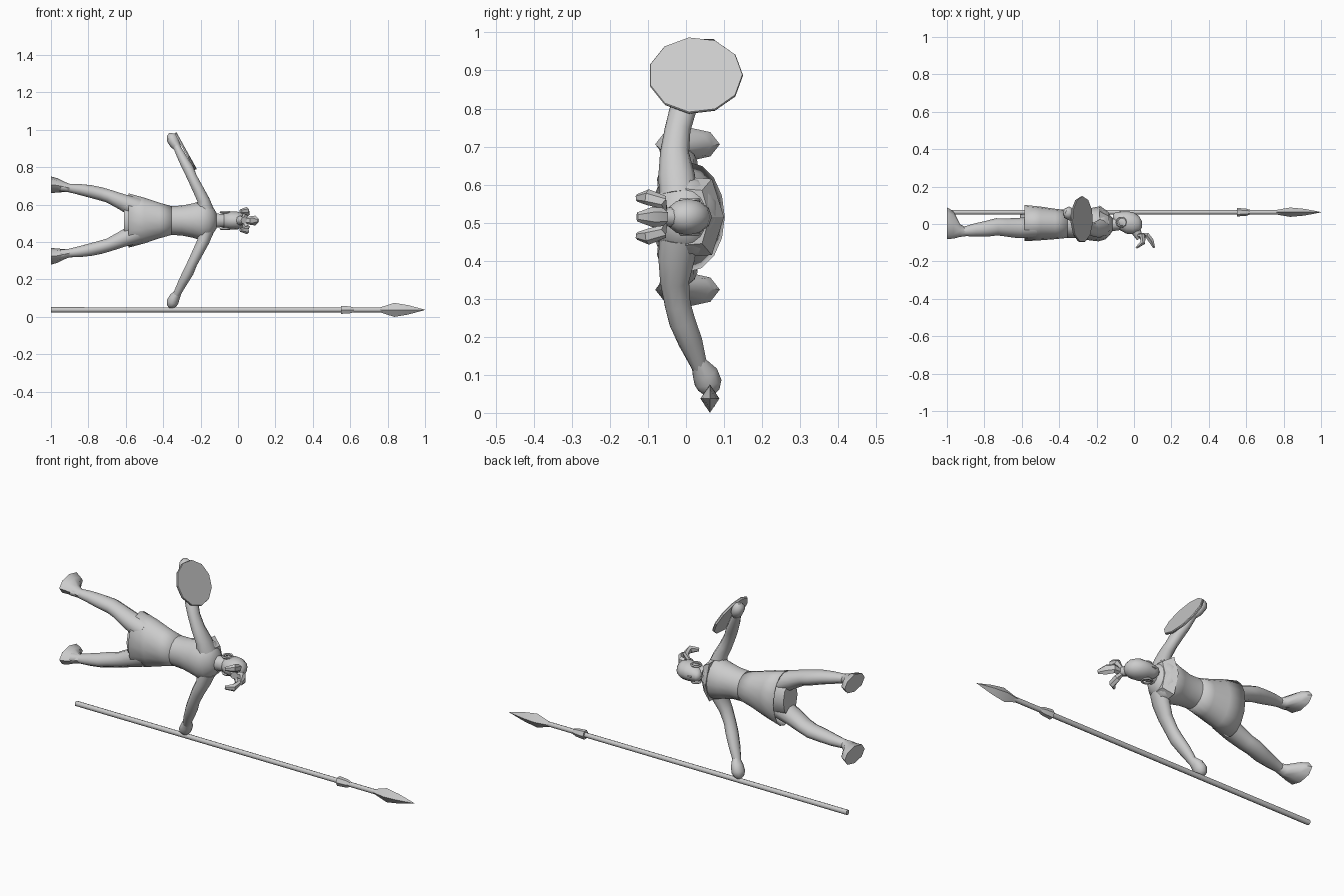
import bpy, bmesh, math
from mathutils import Vector

if "Cube" in bpy.data.objects:
    bpy.data.objects.remove(bpy.data.objects["Cube"])

MID = 0.515  # body lies along x; left and right mirror about this height
steel = bpy.data.materials.new("plain_grey")
steel.diffuse_color = (0.6, 0.6, 0.6, 1)
steel.use_nodes = True
steel.node_tree.nodes["Principled BSDF"].inputs["Base Color"].default_value = steel.diffuse_color


def finish(name, bm, angle=50):
    bmesh.ops.recalc_face_normals(bm, faces=bm.faces)
    me = bpy.data.meshes.new(name)
    bm.to_mesh(me)
    bm.free()
    me.materials.append(steel)
    ob = bpy.data.objects.new(name, me)
    bpy.context.collection.objects.link(ob)
    bpy.context.view_layer.objects.active = ob
    ob.select_set(True)
    if angle:
        bpy.ops.object.shade_smooth_by_angle(angle=math.radians(angle))
    ob.select_set(False)
    return ob


def loft(name, rings, sides=10, ref=(0, 1, 0), flat_ends=False, caps=(1, 1), angle=50):
    """rings: (x, y, z, half size along ref, half size across)"""
    bm = bmesh.new()
    pts = [Vector(r[:3]) for r in rings]
    ref = Vector(ref)
    loops = []
    for i, r in enumerate(rings):
        t = pts[min(i + 1, len(pts) - 1)] - pts[max(i - 1, 0)]
        if flat_ends:
            t = Vector((1, 0, 0))
        side = t.cross(ref).normalized()
        up = side.cross(t).normalized()
        loops.append([bm.verts.new(pts[i] + up * r[3] * math.cos(a) + side * r[4] * math.sin(a))
                      for a in (2 * math.pi * k / sides for k in range(sides))])
    for a, b in zip(loops, loops[1:]):
        for k in range(sides):
            n = (k + 1) % sides
            bm.faces.new((a[k], a[n], b[n], b[k]))
    for use, lp in zip(caps, (loops[0], loops[-1])):
        if use:
            bm.faces.new(lp)
    return finish(name, bm, angle)


def pair(name, rings, **kw):
    loft("left_" + name, rings, **kw)
    loft("right_" + name, [(r[0], r[1], 2 * MID - r[2]) + tuple(r[3:]) for r in rings], **kw)


# Torso and flared skirt, with an open hem
loft("torso", [(-.36, .0, MID, .074, .077), (-.30, -.003, MID, .073, .08),
               (-.24, -.002, MID, .085, .092), (-.19, .0, MID, .093, .108),
               (-.155, -.003, MID, .08, .1), (-.13, -.005, MID, .055, .065),
               (-.115, -.002, MID, .035, .042)], sides=16, flat_ends=True)
skirt = loft("skirt", [(-.585, .005, MID, .097, .145), (-.50, .003, MID, .09, .122),
                       (-.42, 0, MID, .081, .095), (-.355, 0, MID, .074, .077)],
             sides=16, flat_ends=True, caps=(0, 0))
rim = skirt.modifiers.new("cloth", "SOLIDIFY")
rim.thickness = 0.006
loft("hips", [(-.61, -.01, MID, .06, .09), (-.54, -.01, MID, .07, .105),
              (-.4, 0, MID, .06, .075)], flat_ends=True)

# Angular collar plate over the chest and shoulders
bm = bmesh.new()
outline = [(-.07, .06), (.0, .105), (.068, .1), (.1, .0), (.068, -.1), (.0, -.105), (-.07, -.06)]
low = [bm.verts.new((-.185, y, MID + z)) for y, z in outline]
high = [bm.verts.new((-.135, y * .62, MID + z * .7)) for y, z in outline]
for k in range(7):
    n = (k + 1) % 7
    bm.faces.new((low[k], low[n], high[n], high[k]))
bm.faces.new(low)
bm.faces.new(high)
finish("collar_plate", bm, 20)

# Neck, head, ear rings
loft("neck", [(-.14, -.005, MID, .037, .042), (-.07, 0, MID, .032, .035)], flat_ends=True)
loft("head", [(-.112, .035, MID, .014, .014), (-.10, .032, MID, .030, .028),
              (-.075, .016, MID, .049, .040), (-.04, .008, MID, .060, .047),
              (-.005, .004, MID, .059, .048), (.025, .0, MID, .044, .037),
              (.042, -.002, MID, .018, .016)], sides=12, flat_ends=True)
loft("nose", [(-.075, .055, MID, .014, .008), (-.045, .06, MID, .007, .006)], sides=5)
for name, s in (("left_ear_ring", 1), ("right_ear_ring", -1)):
    bpy.ops.mesh.primitive_torus_add(major_radius=.024, minor_radius=.006, major_segments=10,
                                     minor_segments=5, location=(-.068, .01, MID + s * .044))
    ob = bpy.context.object
    ob.name = name
    ob.data.materials.append(steel)
    bpy.ops.object.shade_smooth_by_angle(angle=math.radians(50))
    ob.select_set(False)

# Tied hair with three faceted tufts
Z = (0, 0, 1)
loft("hair_tie", [(.012, -.04, MID, .026, .026), (.032, -.078, MID, .019, .018)], sides=8, ref=Z)
loft("middle_tuft", [(.03, -.06, MID, .014, .012), (.07, -.06, MID, .024, .016),
                     (.092, -.09, MID, .026, .016), (.108, -.128, MID, .012, .006)],
     sides=6, ref=Z, angle=30)
pair("tuft", [(.025, -.06, MID + .01, .012, .012), (.048, -.065, MID + .04, .02, .016),
              (.046, -.1, MID + .052, .021, .015), (.012, -.128, MID + .05, .01, .006)],
     sides=6, ref=Z, angle=30)

# Arms and fists
pair("arm", [(-.175, -.02, .575, .05, .046), (-.185, -.025, .625, .048, .034),
             (-.215, -.03, .685, .038, .031), (-.245, -.022, .745, .034, .028),
             (-.265, -.01, .79, .035, .03), (-.295, .012, .845, .032, .026),
             (-.328, .036, .91, .021, .02)], sides=10)
pair("hand", [(-.318, .032, .895, .02, .018), (-.338, .05, .925, .034, .028),
              (-.350, .058, .95, .036, .032), (-.354, .06, .97, .028, .026),
              (-.353, .06, .982, .014, .014)], sides=8)

# Legs and wedge-shaped feet
pair("leg", [(-.54, -.015, .58, .058, .058), (-.62, -.022, .615, .054, .045),
             (-.69, -.018, .645, .048, .037), (-.735, -.015, .658, .046, .037),
             (-.79, -.026, .671, .042, .035), (-.85, -.032, .682, .035, .03),
             (-.91, -.04, .69, .025, .023), (-.95, -.045, .695, .027, .025)], sides=10)
pair("foot", [(-.90, -.042, .689, .024, .022), (-.93, -.035, .695, .034, .028),
              (-.965, -.005, .703, .073, .038), (-1.0, .004, .706, .085, .045)],
     sides=8, flat_ends=True)

# Thin eleven-sided shield on the raised arm
c, n = Vector((-.278, .025, .887)), Vector((.875, 0, .485))
loft("shield", [tuple(c - n * .008) + (.122, .112), tuple(c) + (.125, .115),
                tuple(c + n * .004) + (.123, .113)], sides=11, angle=30)

# Spear: shaft, collar and diamond point
SY, SZ = .063, .0375
loft("spear_shaft", [(-1, SY, SZ, .013, .014), (.8, SY, SZ, .012, .013)], sides=8)
loft("spear_collar", [(.55, SY, SZ, .023, .025), (.6, SY, SZ, .019, .021),
                      (.62, SY, SZ, .013, .014)], sides=6, angle=25)
loft("spear_point", [(.76, SY, SZ, .012, .013), (.835, SY, SZ, .025, .0375),
                     (.91, SY, SZ, .018, .025), (1.0, SY, SZ, .001, .001)], sides=4, angle=20)
